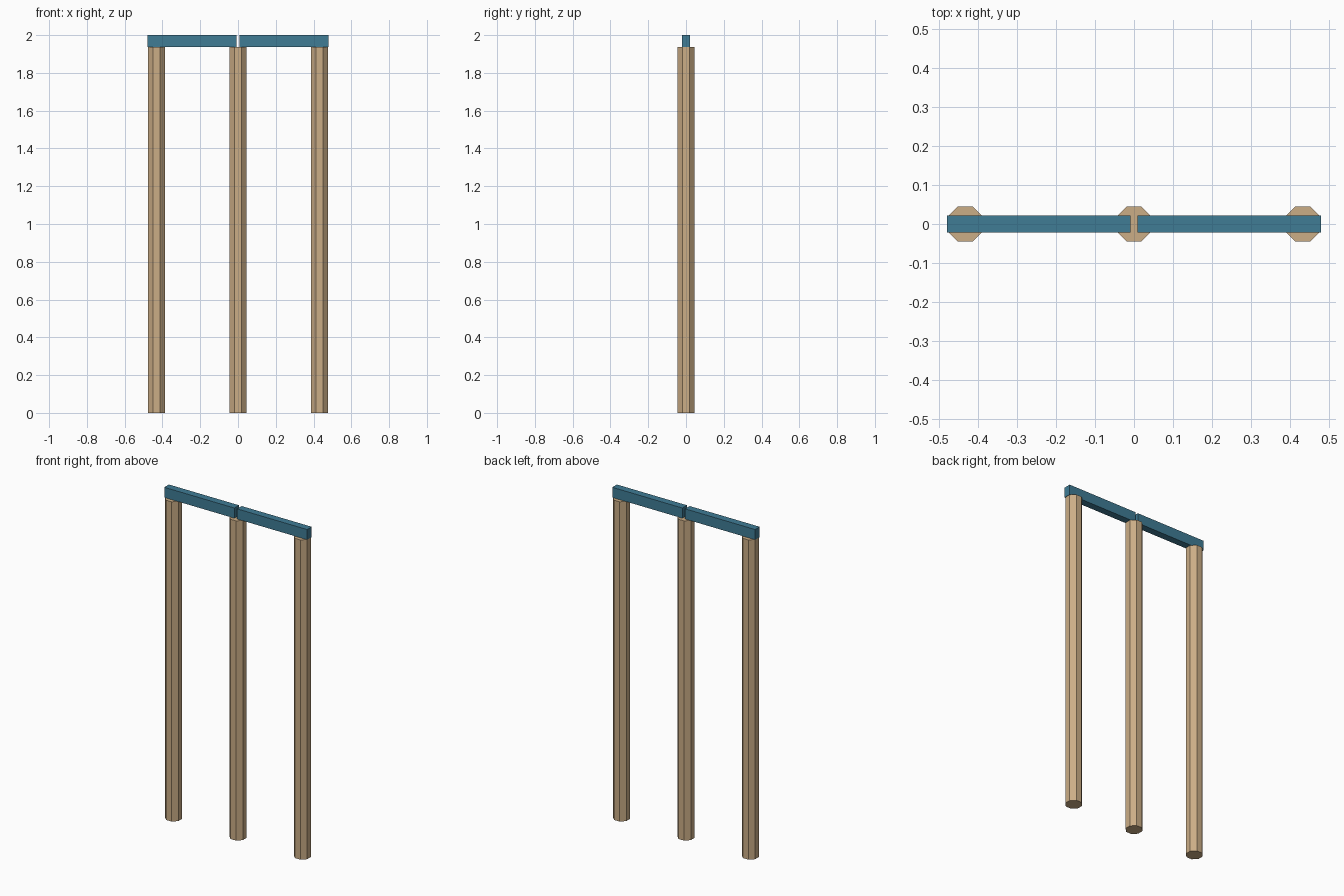
import bpy, math

if "Cube" in bpy.data.objects:
    bpy.data.objects.remove(bpy.data.objects["Cube"])

POST_R = 0.045 / math.cos(math.pi / 8)   # octagon, 0.09 across flats
POST_H = 1.938
TOP = 2.0


def material(name, color):
    m = bpy.data.materials.new(name)
    m.diffuse_color = color
    m.use_nodes = True
    m.node_tree.nodes["Principled BSDF"].inputs["Base Color"].default_value = m.diffuse_color
    return m


wood = material("wood", (0.60, 0.42, 0.24, 1))
paint = material("blue_paint", (0.05, 0.20, 0.30, 1))


def post(name, x):
    bpy.ops.mesh.primitive_cylinder_add(vertices=8, radius=POST_R, depth=POST_H,
                                        location=(x, 0, POST_H / 2))
    ob = bpy.context.object
    ob.name = name
    # turn the flats to face the axes
    ob.rotation_euler.z = math.pi / 8
    bpy.ops.object.transform_apply(location=False, rotation=True, scale=False)
    ob.data.materials.append(wood)


def rail(name, x0, x1):
    bpy.ops.mesh.primitive_cube_add(size=1, location=((x0 + x1) / 2, 0, (POST_H + TOP) / 2))
    ob = bpy.context.object
    ob.name = name
    ob.scale = (x1 - x0, 0.044, TOP - POST_H)
    bpy.ops.object.transform_apply(location=False, rotation=False, scale=True)
    # octagonal posts carry the rails, which meet over the middle post
    ob.data.materials.append(paint)


# Posts
for name, x in (("left_post", -0.432), ("middle_post", 0), ("right_post", 0.432)):
    post(name, x)

# Top rails with a small gap between them
rail("left_top_rail", -0.479, -0.009)
rail("right_top_rail", 0.009, 0.479)
